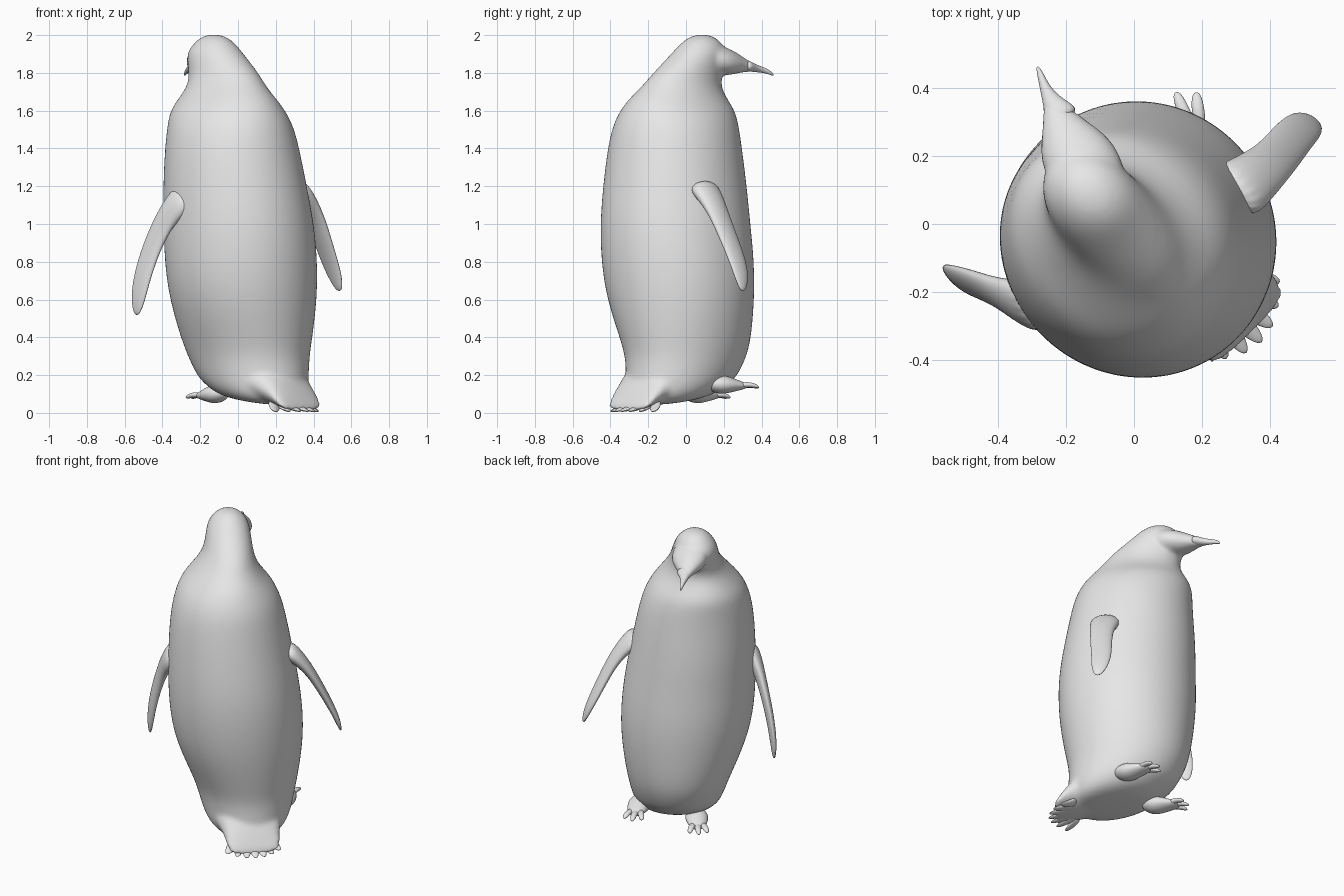
import bpy
import bmesh
import math
from mathutils import Vector

cube = bpy.data.objects.get("Cube")
if cube:
    bpy.data.objects.remove(cube, do_unlink=True)

grey = bpy.data.materials.new("plain_grey")
grey.use_nodes = True
GREY = (0.8, 0.8, 0.8, 1)
grey.diffuse_color = GREY
grey.node_tree.nodes["Principled BSDF"].inputs["Base Color"].default_value = GREY

UP = Vector((0, 0, 1))
FORWARD = Vector((-1, 1, 0)).normalized()   # the bird stands turned on its spot
SIDE = Vector((1, 1, 0)).normalized()       # towards its right flipper


def place(forward, side, height):
    """Point in the bird's own frame."""
    return FORWARD * forward + SIDE * side + UP * height


def loft(bm, rings, count=24):
    """Skin a closed tube through elliptical rings of (centre, axis, axis)."""
    loops = []
    for centre, a, b in rings:
        angles = [math.tau * i / count for i in range(count)]
        loops.append([bm.verts.new(centre + a * math.cos(t) + b * math.sin(t)) for t in angles])
    faces = []
    for low, high in zip(loops, loops[1:]):
        for i in range(count):
            j = (i + 1) % count
            faces.append(bm.faces.new((low[i], low[j], high[j], high[i])))
    faces.append(bm.faces.new(loops[0][::-1]))
    faces.append(bm.faces.new(loops[-1]))
    bmesh.ops.recalc_face_normals(bm, faces=faces)


def path_loft(bm, points, across, widths, depths, count=16):
    """Tube along a path, flattened: width along `across`, depth square to it."""
    rings = []
    for i, point in enumerate(points):
        along = points[min(i + 1, len(points) - 1)] - points[max(i - 1, 0)]
        wide = (across - along * across.dot(along) / along.length_squared).normalized()
        deep = along.cross(wide).normalized()
        rings.append((point, wide * widths[i], deep * depths[i]))
    loft(bm, rings, count)


def finish(name, bm, levels=2):
    mesh = bpy.data.meshes.new(name)
    bm.to_mesh(mesh)
    bm.free()
    mesh.materials.append(grey)
    for face in mesh.polygons:
        face.use_smooth = True
    obj = bpy.data.objects.new(name, mesh)
    bpy.context.collection.objects.link(obj)
    sub = obj.modifiers.new("rounding", "SUBSURF")
    sub.levels = sub.render_levels = levels
    return obj


# Torso and neck: height, forward, side, forward radius, side radius, tilt
TORSO = [
    (.06, -.12, .03, .12, .1, .15), (.075, -.12, .03, .24, .2, .15),
    (.13, -.1, .035, .3, .25, .12), (.2, -.07, .04, .32, .275, 0),
    (.3, -.04, .04, .345, .3, 0), (.4, -.034, .03, .37, .33, 0),
    (.6, -.04, 0, .4, .385, 0), (.8, -.042, -.02, .415, .4, 0),
    (1, -.044, -.037, .41, .39, 0), (1.2, -.03, -.053, .395, .37, 0),
    (1.4, -.02, -.064, .37, .345, 0), (1.52, -.01, -.067, .355, .315, 0),
    (1.6, .007, -.07, .335, .275, 0), (1.66, .01, -.07, .3, .22, 0),
    (1.73, .025, -.06, .24, .17, 0), (1.8, .06, -.045, .22, .14, 0),
    (1.9, .14, -.035, .175, .13, 0), (1.95, .145, -.03, .125, .105, 0),
    (1.985, .15, -.03, .085, .07, 0), (2.004, .15, -.03, .03, .025, 0),
]
body = bmesh.new()
loft(body, [(place(f, s, z), (FORWARD + UP * tilt) * rf, SIDE * rs)
            for z, f, s, rf, rs, tilt in TORSO], 32)

# Face, turned a little to the side: centre, width, height
FACE = [
    (-.14, .13, 1.875, .12, .09), (-.155, .19, 1.865, .122, .08),
    (-.17, .25, 1.855, .105, .065), (-.2, .3, 1.845, .07, .041),
    (-.235, .35, 1.829, .034, .025), (-.255, .385, 1.82, .016, .015),
]
X = Vector((1, 0, 0))
loft(body, [(Vector((x, y, z)), X * w, UP * h) for x, y, z, w, h in FACE])

# Tail wedge: forward, height, half width, half height
TAIL = [
    (-.1, .2, .25, .12), (-.28, .17, .2, .13), (-.36, .12, .17, .1),
    (-.42, .07, .165, .055), (-.45, .04, .155, .03), (-.47, .02, .13, .014),
]
loft(body, [(place(f, .02, z), SIDE * w, UP * h) for f, z, w, h in TAIL])

torso = finish("body", body)
blend = torso.modifiers.new("blend", "REMESH")
blend.mode = "VOXEL"
blend.voxel_size = 0.012
blend.use_smooth_shade = True
soften = torso.modifiers.new("soften", "SMOOTH")
soften.factor = 0.5
soften.iterations = 10

# Beak, hooked down at the tip
beak = bmesh.new()
BEAK = [(-.2, .3, 1.845), (-.237, .35, 1.829), (-.262, .4, 1.817),
        (-.275, .44, 1.805), (-.284, .463, 1.787)]
path_loft(beak, [Vector(p) for p in BEAK], X,
          (.065, .032, .015, .01, .004), (.038, .023, .016, .012, .005))
finish("beak", beak)

# Flippers
FLIPPERS = {
    "right_flipper": [(.28, .08, 1.21), (.345, .13, 1.14), (.4, .175, 1.05),
                      (.44, .22, .94), (.478, .268, .82), (.515, .295, .72), (.54, .3, .642)],
    "left_flipper": [(-.27, -.25, 1.16), (-.345, -.23, 1.08), (-.4, -.205, 1),
                     (-.46, -.18, .87), (-.508, -.165, .72), (-.53, -.155, .6), (-.537, -.15, .515)],
}
for name, path in FLIPPERS.items():
    flipper = bmesh.new()
    path_loft(flipper, [Vector(p) for p in path], FORWARD,
              (.1, .085, .07, .066, .062, .052, .02),
              (.06, .045, .032, .027, .023, .018, .008))
    finish(name, flipper)

# Tail feathers, fanned
feathers = bmesh.new()
for step in range(-3, 4):
    t = step / 3
    path_loft(feathers, [place(-.34, .02 + .09 * t, .06),
                         place(-.44 + .06 * t * t, .02 + .13 * t, .025),
                         place(-.515 + .09 * t * t, .02 + .165 * t, .007)],
              SIDE, (.035, .034, .012), (.025, .015, .005), 10)
finish("tail_feathers", feathers)

# Feet: heel pad with three toes
FEET = {
    "right_foot": (Vector((.205, .19, .15)), Vector((.13, .37, .14))),
    "left_foot": (Vector((-.12, .06, .1)), Vector((-.235, .205, .085))),
}
for name, (heel, toe) in FEET.items():
    foot = bmesh.new()
    along = toe - heel
    across = along.cross(UP).normalized()
    path_loft(foot, [heel + along * k for k in (-.45, -.3, 0, .35, .65, .75)], across,
              (.02, .055, .075, .06, .045, .02), (.015, .04, .055, .035, .018, .008))
    for side in (-1, 0, 1):
        root = heel + along * .45 + across * side * .025
        tip = toe + along * (.1 - .12 * abs(side)) + across * side * .055
        path_loft(foot, [root, root.lerp(tip, .5) + UP * .008, root.lerp(tip, .85), tip - UP * .006],
                  across, (.02, .02, .017, .006), (.016, .015, .012, .004), 10)
    finish(name, foot)
